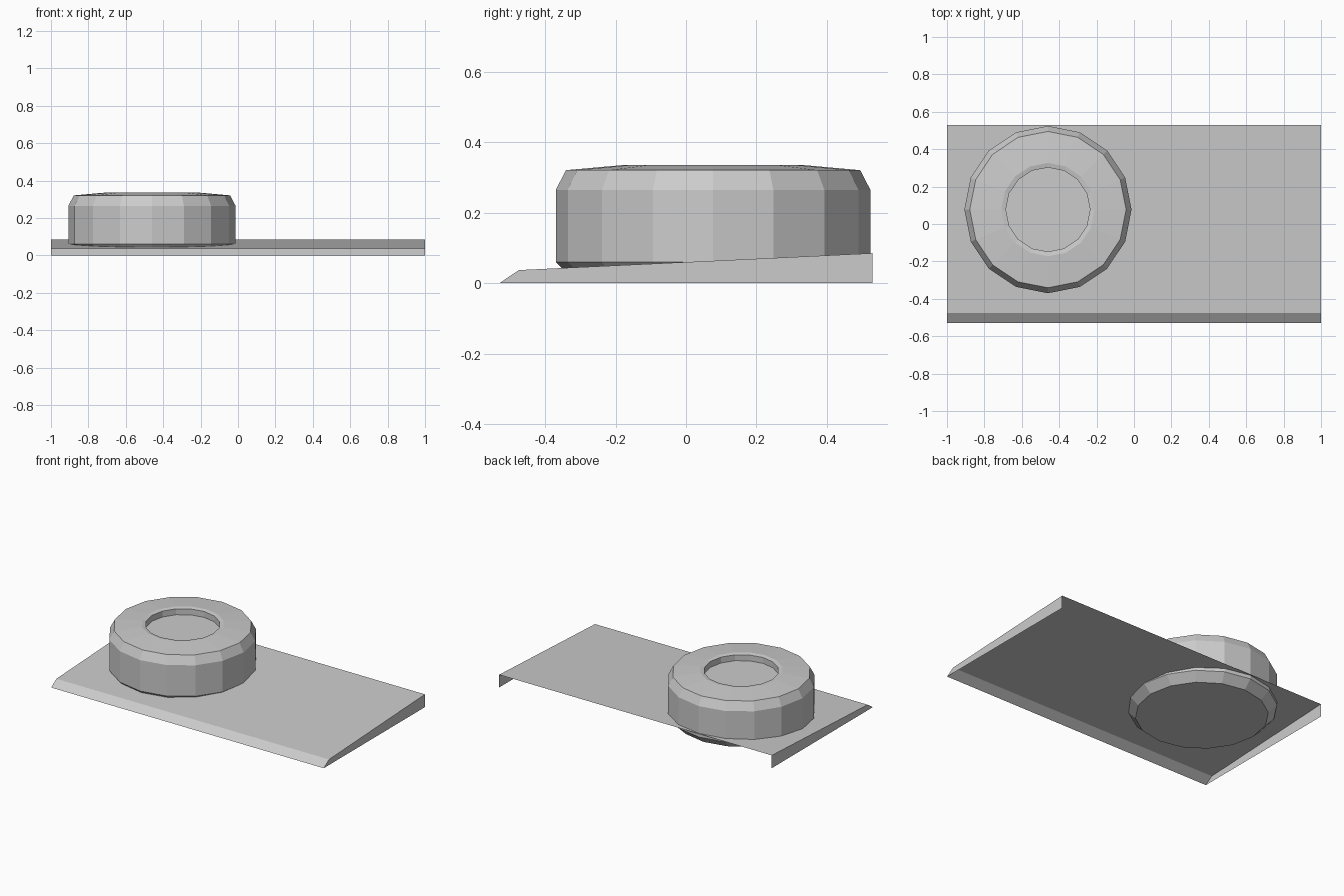
import bpy
import math

if "Cube" in bpy.data.objects:
    bpy.data.objects.remove(bpy.data.objects["Cube"])


def add_mesh(name, verts, faces):
    mesh = bpy.data.meshes.new(name)
    mesh.from_pydata(verts, [], faces)
    mesh.update()
    obj = bpy.data.objects.new(name, mesh)
    bpy.context.collection.objects.link(obj)
    return obj


# base plate: sloped shell with bevelled front lip, open underneath and at the back
profile = [(-0.53, 0.0), (-0.475, 0.037), (0.53, 0.085), (0.53, 0.0)]
verts = [(x, y, z) for x in (-1, 1) for y, z in profile]
faces = [
    (0, 4, 5, 1),   # front lip
    (1, 5, 6, 2),   # sloped top
    (0, 1, 2, 3),   # left end
    (4, 7, 6, 5),   # right end
]
add_mesh("base_plate", verts, faces)


# round button: 16-sided turned profile (radius, height) with a recessed top
def turned(name, centre, rings, sides):
    cx, cy = centre
    verts = [(cx + r * math.cos(2 * math.pi * i / sides),
              cy + r * math.sin(2 * math.pi * i / sides), z)
             for r, z in rings for i in range(sides)]
    faces = [tuple(reversed(range(sides)))]
    for k in range(len(rings) - 1):
        a, b = k * sides, (k + 1) * sides
        for i in range(sides):
            j = (i + 1) % sides
            faces.append((a + i, a + j, b + j, b + i))
    last = (len(rings) - 1) * sides
    faces.append(tuple(range(last, last + sides)))
    return add_mesh(name, verts, faces)


button_rings = [
    (0.395, 0.008), (0.447, 0.06), (0.447, 0.265), (0.418, 0.321),
    (0.25, 0.336), (0.225, 0.331), (0.225, 0.292),
]
turned("round_button", (-0.46, 0.077), button_rings, 16)
